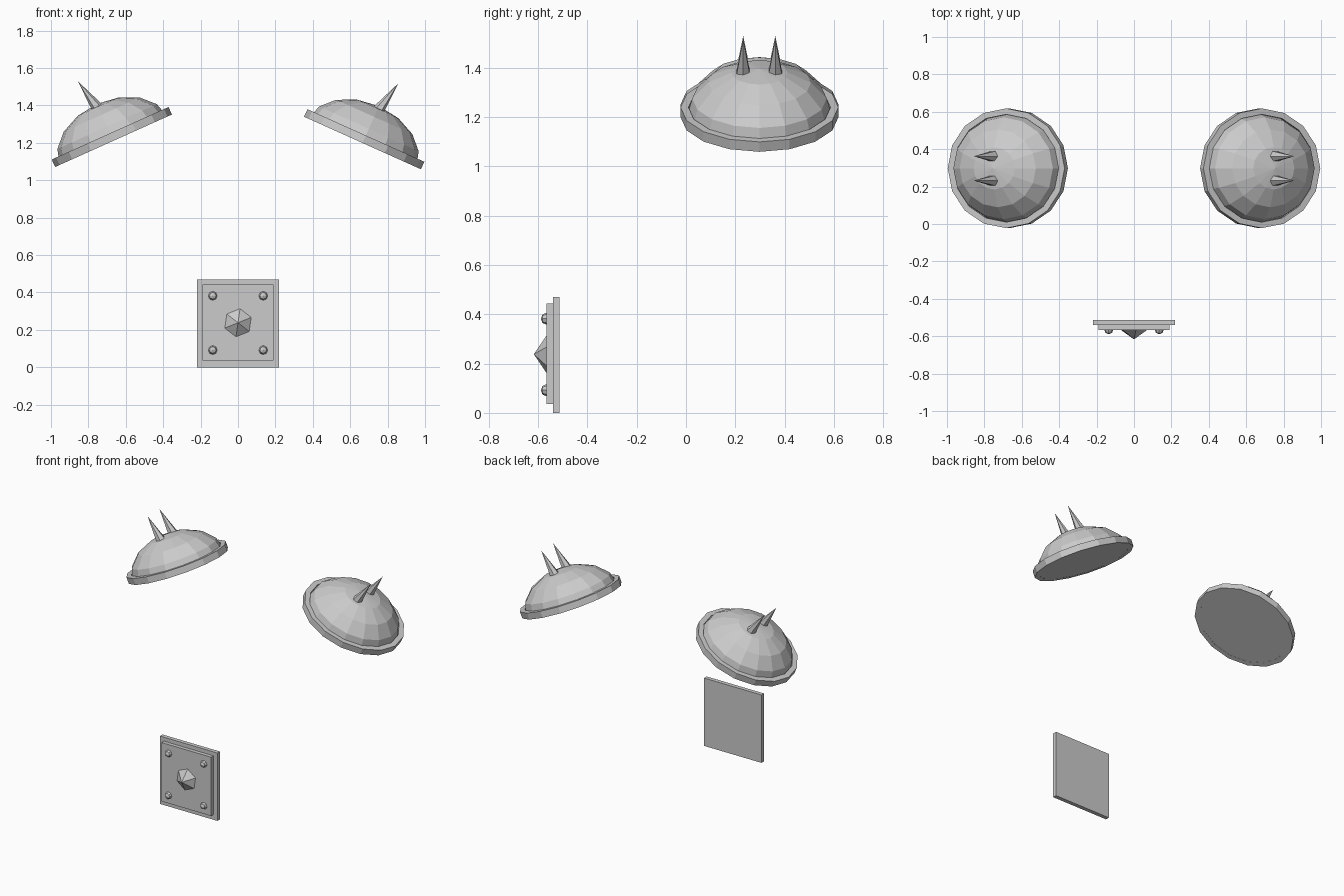
import bpy, bmesh, math
from mathutils import Matrix, Vector

if "Cube" in bpy.data.objects:
    bpy.data.objects.remove(bpy.data.objects["Cube"])


def finish(name, bm, matrix=None):
    if matrix is not None:
        bm.transform(matrix)
    bmesh.ops.recalc_face_normals(bm, faces=bm.faces)
    mesh = bpy.data.meshes.new(name)
    bm.to_mesh(mesh)
    bm.free()
    obj = bpy.data.objects.new(name, mesh)
    bpy.context.collection.objects.link(obj)
    return obj


def lathe(profile, steps=16, closed=False):
    """Spin a (radius, height) profile around z; a closed profile makes a ring."""
    bm = bmesh.new()
    verts = [bm.verts.new((r, 0, z)) for r, z in profile]
    pairs = list(zip(verts, verts[1:]))
    if closed:
        pairs.append((verts[-1], verts[0]))
    edges = [bm.edges.new(p) for p in pairs]
    bmesh.ops.spin(bm, geom=verts + edges, cent=(0, 0, 0), axis=(0, 0, 1),
                   angle=2 * math.pi, steps=steps, use_duplicate=False)
    bmesh.ops.remove_doubles(bm, verts=bm.verts, dist=1e-5)
    return bm


def cone(name, base, tip, radius, sides, turn=0.0):
    """Cone from a base centre to a tip point."""
    base, tip = Vector(base), Vector(tip)
    axis = tip - base
    bm = bmesh.new()
    bmesh.ops.create_cone(bm, cap_ends=True, segments=sides, radius1=radius,
                          radius2=0, depth=axis.length)
    m = (Matrix.Translation((base + tip) / 2)
         @ axis.to_track_quat('Z', 'Y').to_matrix().to_4x4()
         @ Matrix.Rotation(turn, 4, 'Z'))
    return finish(name, bm, m)


def box(name, lo, hi):
    lo, hi = Vector(lo), Vector(hi)
    bm = bmesh.new()
    bmesh.ops.create_cube(bm, size=1)
    return finish(name, bm, Matrix.Translation((lo + hi) / 2)
                  @ Matrix.Diagonal((*(hi - lo), 1)))


# Shoulder guards: tilted oval dome, rim ring and two spikes on each side
quarter = [math.radians(22.5 * i) for i in range(5)]
dome_profile = [(0.295 * math.sin(a), 0.215 * math.cos(a)) for a in quarter]
dome_profile.append((0, 0))
rim_profile = [(0.288, -0.001), (0.32, -0.001), (0.32, 0.043), (0.288, 0.043)]

for side, s, drop in (("left", -1, 0.0), ("right", 1, 0.012)):
    place = (Matrix.Translation((s * 0.666, 0.298, 1.212 - drop))
             @ Matrix.Rotation(s * math.radians(24.2), 4, 'Y')
             @ Matrix.Diagonal((1.07, 1, 1, 1)))
    finish(f"shoulder_dome_{side}", lathe(dome_profile), place)
    finish(f"shoulder_rim_{side}", lathe(rim_profile, closed=True), place)
    for i, y in enumerate((0.232, 0.362)):
        cone(f"shoulder_spike_{side}_{i + 1}", (s * 0.735, y, 1.365 - drop),
             (s * 0.856, y, 1.529 - drop), 0.037, 6)

# Belt plate: back plate with a raised front panel
box("plate_back", (-0.22, -0.54, 0), (0.22, -0.512, 0.47))
box("plate_front", (-0.19, -0.566, 0.036), (0.19, -0.54, 0.443))

# Central six-sided stud
cone("plate_stud", (0, -0.56, 0.238), (0, -0.617, 0.238), 0.085, 6, math.radians(-8))

# Corner rivets
for x in (-0.135, 0.135):
    for z in (0.092, 0.382):
        bm = bmesh.new()
        bmesh.ops.create_uvsphere(bm, u_segments=8, v_segments=4, radius=0.025)
        finish("plate_rivet", bm, Matrix.Translation((x, -0.564, z))
               @ Matrix.Rotation(math.pi / 2, 4, 'X'))
